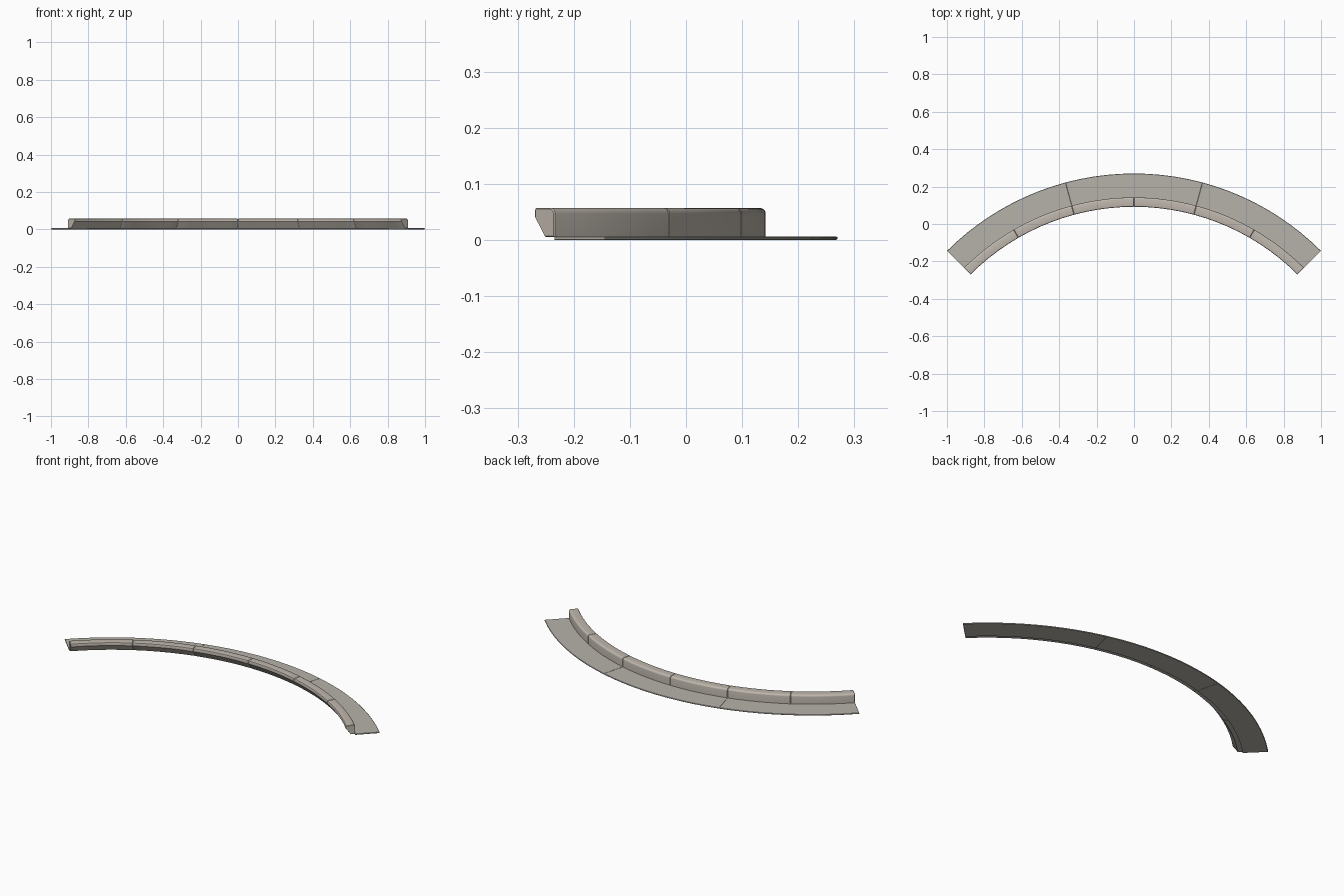
import bpy, bmesh, math

if "Cube" in bpy.data.objects:
    bpy.data.objects.remove(bpy.data.objects["Cube"])

CY = -1.144  # centre of the arc, in y


def make_mat(name, rgb):
    m = bpy.data.materials.new(name)
    m.diffuse_color = (*rgb, 1)
    m.use_nodes = True
    m.node_tree.nodes["Principled BSDF"].inputs["Base Color"].default_value = m.diffuse_color
    return m


def shrink(profile, d):
    # pull the profile towards its middle by about d on each axis
    r0 = (min(p[0] for p in profile) + max(p[0] for p in profile)) / 2
    z0 = (min(p[1] for p in profile) + max(p[1] for p in profile)) / 2
    w = max(p[0] for p in profile) - r0
    h = max(p[1] for p in profile) - z0
    return [(r0 + (r - r0) * (1 - d / w), z0 + (z - z0) * (1 - d / h))
            for r, z in profile]


def arc_piece(name, profile, a0, a1, steps, chamfer, mat):
    # sweep a (radius, z) profile from a0 to a1 degrees with chamfered ends
    small = shrink(profile, chamfer)
    edge = math.degrees(chamfer / 1.3)
    lo, hi = a0 + edge, a1 - edge
    rings = [(a0, small)]
    rings += [(lo + (hi - lo) * i / steps, profile) for i in range(steps + 1)]
    rings += [(a1, small)]
    bm = bmesh.new()
    loops = []
    for a, prof in rings:
        t = math.radians(a)
        loops.append([bm.verts.new((r * math.sin(t), CY + r * math.cos(t), z))
                      for r, z in prof])
    n = len(profile)
    for A, B in zip(loops, loops[1:]):
        for i in range(n):
            j = (i + 1) % n
            bm.faces.new((A[i], A[j], B[j], B[i]))
    bm.faces.new(loops[0][::-1])
    bm.faces.new(loops[-1])
    bmesh.ops.recalc_face_normals(bm, faces=bm.faces)
    me = bpy.data.meshes.new(name)
    bm.to_mesh(me)
    bm.free()
    me.materials.append(mat)
    ob = bpy.data.objects.new(name, me)
    bpy.context.collection.objects.link(ob)
    bpy.ops.object.select_all(action='DESELECT')
    ob.select_set(True)
    bpy.context.view_layer.objects.active = ob
    bpy.ops.object.shade_smooth_by_angle(angle=math.radians(30))
    return ob


def rounded(cx, cz, rad, start, end, n=4):
    return [(cx + rad * math.cos(math.radians(start + (end - start) * i / n)),
             cz + rad * math.sin(math.radians(start + (end - start) * i / n)))
            for i in range(n + 1)]


rim_stone = make_mat("rim_stone", (0.52, 0.475, 0.42))
floor_stone = make_mat("floor_stone", (0.47, 0.45, 0.40))

# raised rim: undercut inner face, rounded top edges
rim = [(1.262, 0.005), (1.236, 0.041)]
rim += rounded(1.240, 0.053, 0.004, 180, 90, 3)
rim += rounded(1.276, 0.047, 0.010, 90, 0)
rim += [(1.286, 0.005)]
for k in range(6):
    arc_piece("rim_block_%d" % (k + 1), rim, -45 + 15 * k, -30 + 15 * k, 5, 0.002, rim_stone)

# thin flat slabs behind the rim
slab = [(1.286, 0.0), (1.4122, 0.0), (1.4142, 0.002),
        (1.4142, 0.0045), (1.4122, 0.006), (1.286, 0.006)]
for k in range(3):
    arc_piece("floor_slab_%d" % (k + 1), slab, -45 + 30 * k, -15 + 30 * k, 10, 0.001, floor_stone)
